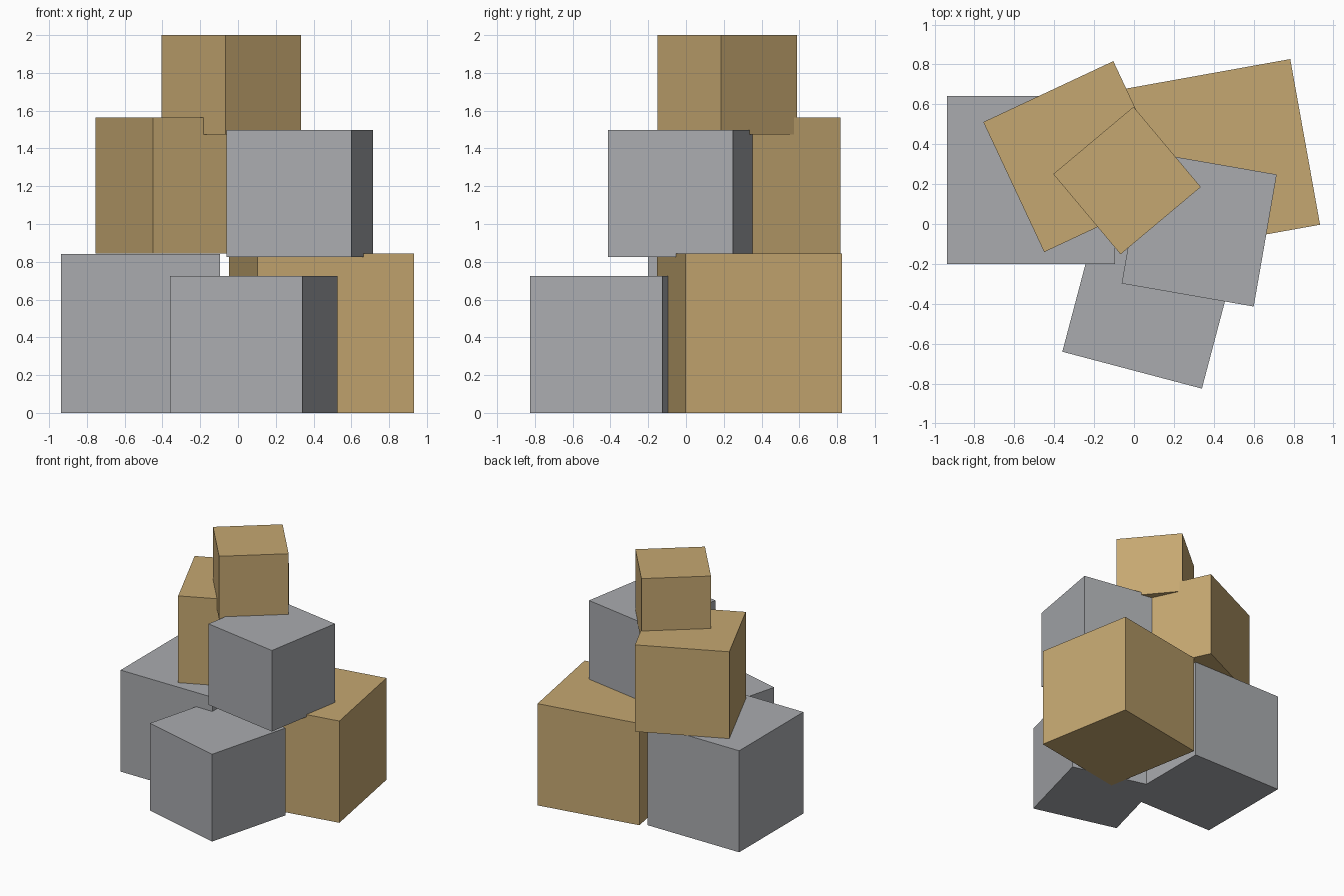
import bpy
import math

if "Cube" in bpy.data.objects:
    bpy.data.objects.remove(bpy.data.objects["Cube"])


def material(name, rgb):
    m = bpy.data.materials.new(name)
    m.diffuse_color = (*rgb, 1.0)
    m.use_nodes = True
    m.node_tree.nodes["Principled BSDF"].inputs["Base Color"].default_value = m.diffuse_color
    return m


grey = material("stone grey", (0.40, 0.41, 0.43))
tan = material("cardboard tan", (0.56, 0.39, 0.165))


def crate(name, size, centre, bottom, turn, mat):
    """Cube resting at height bottom, turned about z in degrees."""
    bpy.ops.mesh.primitive_cube_add(
        size=size,
        location=(centre[0], centre[1], bottom + size / 2),
        rotation=(0, 0, math.radians(turn)))
    ob = bpy.context.object
    ob.name = name
    ob.data.materials.append(mat)


# Bottom layer
crate("bottom_left_box", 0.842, (-0.516, 0.22), 0.0, 0, grey)
crate("bottom_front_box", 0.724, (0.083, -0.383), 0.0, -14.8, grey)
crate("bottom_right_box", 0.844, (0.443, 0.337), 0.0, 10.2, tan)

# Middle layer
crate("middle_right_box", 0.672, (0.327, -0.025), 0.825, -9.9, grey)
crate("middle_left_box", 0.72, (-0.277, 0.338), 0.845, 25.1, tan)

# Top box
crate("top_box", 0.525, (-0.035, 0.218), 1.475, 40, tan)
